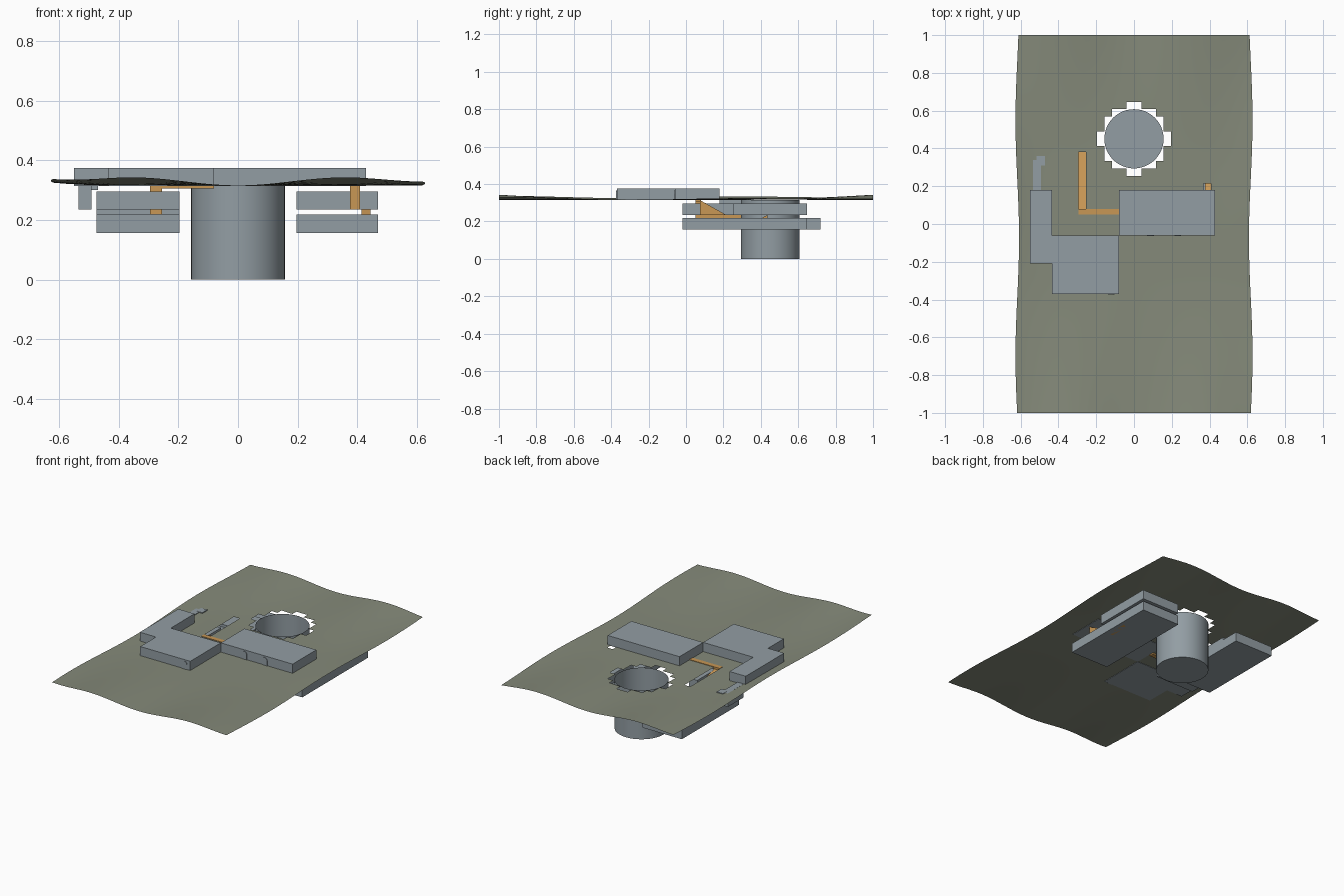
import bpy, bmesh, math

if "Cube" in bpy.data.objects:
    bpy.data.objects.remove(bpy.data.objects["Cube"])

U = 2 / 51  # terrain cell size
GROUND = 8 * U


def material(name, rgb):
    m = bpy.data.materials.new(name)
    m.diffuse_color = (*rgb, 1)
    m.use_nodes = True
    m.node_tree.nodes["Principled BSDF"].inputs["Base Color"].default_value = m.diffuse_color
    return m


CONCRETE = material("concrete_grey", (0.29, 0.34, 0.37))
EARTH = material("earth_olive", (0.235, 0.255, 0.195))
ORANGE = material("ramp_orange", (0.58, 0.31, 0.09))


def finish(bm, name, mat, smooth=False):
    me = bpy.data.meshes.new(name)
    bm.to_mesh(me)
    bm.free()
    me.materials.append(mat)
    ob = bpy.data.objects.new(name, me)
    bpy.context.collection.objects.link(ob)
    if smooth:
        bpy.ops.object.select_all(action='DESELECT')
        ob.select_set(True)
        bpy.context.view_layer.objects.active = ob
        bpy.ops.object.shade_smooth_by_angle(angle=math.radians(35))
    return ob


def prism(name, profile, offset, mat):
    """Extrude a closed 3D outline along an offset vector."""
    bm = bmesh.new()
    face = bm.faces.new([bm.verts.new(p) for p in profile])
    res = bmesh.ops.extrude_face_region(bm, geom=[face], use_keep_orig=True)
    verts = [g for g in res["geom"] if isinstance(g, bmesh.types.BMVert)]
    bmesh.ops.translate(bm, verts=verts, vec=offset)
    bmesh.ops.recalc_face_normals(bm, faces=bm.faces)
    return finish(bm, name, mat)


def block(name, x, y, z, mat=CONCRETE):
    outline = [(x[0], y[0], z[0]), (x[1], y[0], z[0]), (x[1], y[1], z[0]), (x[0], y[1], z[0])]
    return prism(name, outline, (0, 0, z[1] - z[0]), mat)


def ramp(name, x, y_high, y_low, z_high, z_low, mat=ORANGE):
    tri = [(x[0], y_high, z_low), (x[0], y_low, z_low), (x[0], y_high, z_high)]
    return prism(name, tri, (x[1] - x[0], 0, 0), mat)


def door(name, x, y):
    """Thin round-topped door plate on a front wall."""
    r, top = 0.018, 0.348
    pts = [(x - r, y, GROUND), (x + r, y, GROUND)]
    pts += [(x + r * math.cos(a * math.pi / 8), y, top + r * math.sin(a * math.pi / 8)) for a in range(9)]
    return prism(name, pts, (0, -0.003, 0), CONCRETE)


# Rolling terrain with a stepped silo opening and ramp slots
def height(x, y):
    edge = max(0, (abs(y) - 0.3) / 0.7) ** 1.6
    hills = math.sin(min(abs(x) / 0.36, 1.75) * math.pi / 2) ** 2
    side = max(0, (abs(x) - 0.42) / 0.2) ** 2
    z = 0.316 + 0.027 * edge * hills
    z += side * ((0.012 if x < 0 else 0.004) + 0.004 * math.sin(5 * y))
    return z


SLOTS = [(-0.295, -0.255, 0.08, 0.38), (0.37, 0.41, 0.18, 0.215)]
bm = bmesh.new()
grid = [[bm.verts.new(((i - 16) * U, j * U - 1, 0)) for i in range(33)] for j in range(52)]
for j in range(51):
    for i in range(32):
        if math.hypot(i - 15.5, j - 36.5) > 4.6:
            bm.faces.new((grid[j][i], grid[j][i + 1], grid[j + 1][i + 1], grid[j + 1][i]))
for x0, x1, y0, y1 in SLOTS:
    for co, no in (((x0, 0, 0), (1, 0, 0)), ((x1, 0, 0), (1, 0, 0)),
                   ((0, y0, 0), (0, 1, 0)), ((0, y1, 0), (0, 1, 0))):
        bmesh.ops.bisect_plane(bm, geom=bm.verts[:] + bm.edges[:] + bm.faces[:],
                               dist=1e-5, plane_co=co, plane_no=no)
    inside = [f for f in bm.faces if x0 < f.calc_center_median().x < x1
              and y0 < f.calc_center_median().y < y1]
    bmesh.ops.delete(bm, geom=inside, context='FACES')
for v in bm.verts:
    x, y = v.co.x, v.co.y
    pinch = 0.015 * (1 - math.cos((y - 0.55) * math.tau / 1.25))
    v.co.x = x * (1 - pinch * (abs(x) / 0.627) ** 4)
    v.co.z = height(x, y)
finish(bm, "terrain", EARTH, True)

# Open silo with a floor
bm = bmesh.new()
bmesh.ops.create_cone(bm, cap_ends=True, segments=48, radius1=4 * U, radius2=4 * U, depth=GROUND)
bmesh.ops.translate(bm, verts=bm.verts, vec=(0, 0.451, GROUND / 2))
lid = [f for f in bm.faces if f.normal.z > 0.9]
bmesh.ops.delete(bm, geom=lid, context='FACES_ONLY')
finish(bm, "silo", CONCRETE, True)

# Surface buildings
TOP = (GROUND, 0.375)
block("west_building", (-0.55, -0.435), (-0.21, 0.18), TOP)
block("south_building", (-0.435, -0.08), (-0.37, -0.06), TOP)
block("east_building", (-0.08, 0.43), (-0.06, 0.18), TOP)
door("south_door", -0.12, -0.37)
for k, dx in enumerate((0.088, 0.232)):
    door(f"east_door_{k + 1}", dx, -0.06)

# Underground levels
UPPER, LOWER = (0.235, 0.296), (0.157, 0.218)
EAST, WEST = (0.196, 0.47), (-0.475, -0.196)
block("east_upper_level", EAST, (0.25, 0.647), UPPER)
block("east_lower_level", EAST, (-0.02, 0.647), LOWER)
block("west_lower_level", WEST, (0.14, 0.72), LOWER)
block("west_lower_roof", WEST, (0.40, 0.60), (0.218, 0.235))

# West upper level, split around its ramp shaft
block("west_upper_front", WEST, (-0.02, 0.05), UPPER)
block("west_upper_left", (WEST[0], -0.295), (0.05, 0.25), UPPER)
block("west_upper_right", (-0.255, WEST[1]), (0.05, 0.25), UPPER)

# Orange ramps and the path that joins the west ramp to the east building
ramp("west_ramp", (-0.295, -0.255), 0.05, 0.38, GROUND, 0.219)
block("west_path", (-0.295, -0.08), (0.05, 0.08), (0.306, 0.319), ORANGE)
ramp("east_ramp", (0.375, 0.41), 0.075, 0.215, GROUND, 0.235)
ramp("lower_ramp", (0.415, 0.445), 0.435, 0.295, 0.235, 0.157)

# Grey service passage behind the west building
block("service_passage", (-0.535, -0.492), (0.18, 0.34), (0.235, 0.322))
block("service_hatch", (-0.515, -0.47), (0.31, 0.36), (0.30, 0.323))
